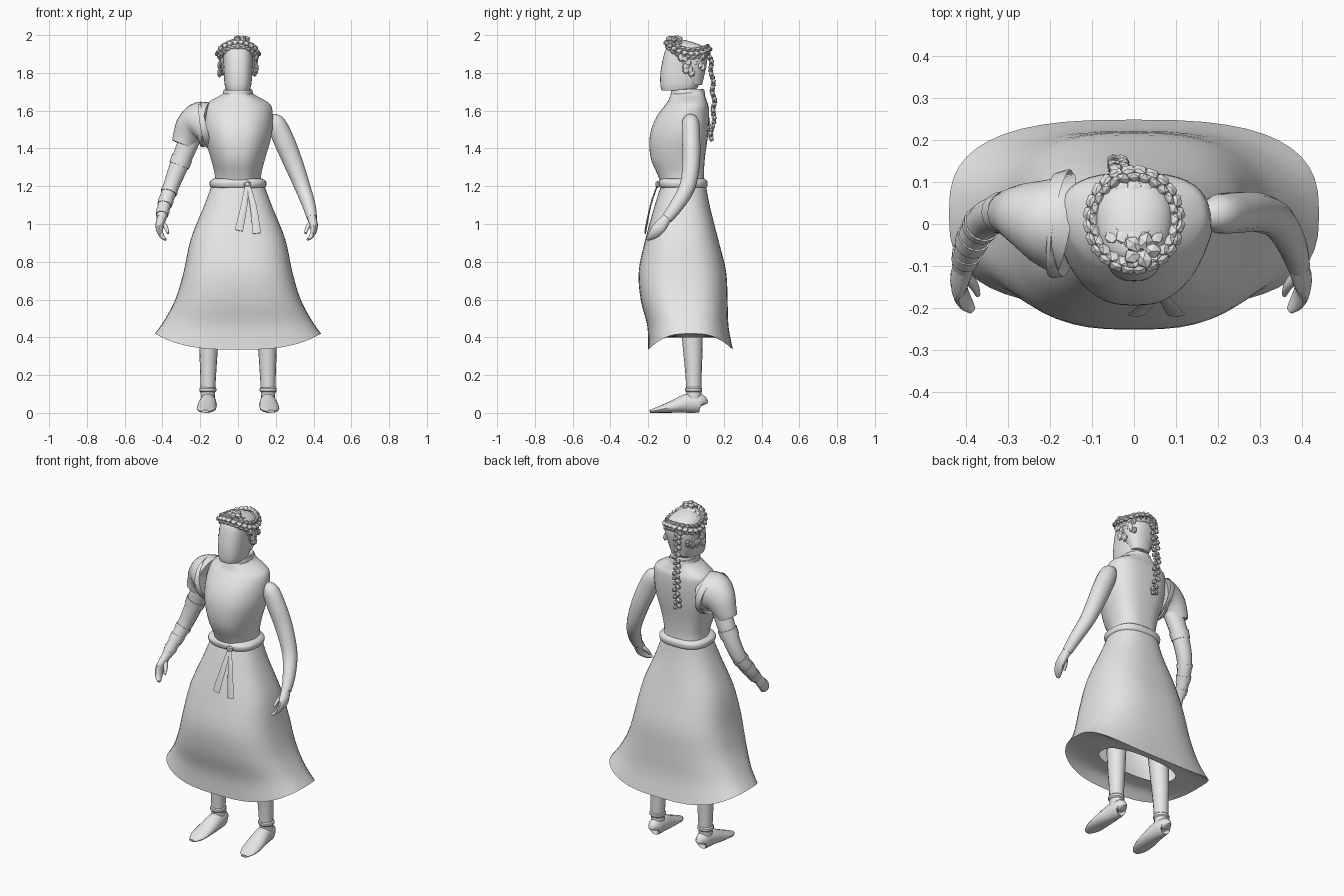
import bpy, bmesh, math, random
from mathutils import Vector, Matrix, Euler

random.seed(4)
if "Cube" in bpy.data.objects:
    bpy.data.objects.remove(bpy.data.objects["Cube"], do_unlink=True)

GREY = bpy.data.materials.new("plain_grey")
GREY.use_nodes = True
GREY.diffuse_color = (0.8, 0.8, 0.8, 1)
GREY.node_tree.nodes["Principled BSDF"].inputs["Base Color"].default_value = (0.8, 0.8, 0.8, 1)


def finish(name, bm, angle=40):
    bmesh.ops.recalc_face_normals(bm, faces=bm.faces)
    mesh = bpy.data.meshes.new(name)
    bm.to_mesh(mesh)
    bm.free()
    mesh.materials.append(GREY)
    obj = bpy.data.objects.new(name, mesh)
    bpy.context.collection.objects.link(obj)
    bpy.ops.object.select_all(action='DESELECT')
    obj.select_set(True)
    bpy.context.view_layer.objects.active = obj
    if angle:
        bpy.ops.object.shade_smooth_by_angle(angle=math.radians(angle))
    return obj


def smooth(keys, steps=4):
    """Interpolate a list of key tuples with a smooth curve."""
    out = []
    for i in range(len(keys) - 1):
        a, b, c, d = (keys[max(i - 1, 0)], keys[i], keys[i + 1],
                      keys[min(i + 2, len(keys) - 1)])
        for s in range(steps):
            t = s / steps
            out.append(tuple(
                q + t * ((r - p) / 2 + t * (p - 2.5 * q + 2 * r - w / 2
                         + t * (1.5 * (q - r) + (w - p) / 2)))
                for p, q, r, w in zip(a, b, c, d)))
    return out + [tuple(keys[-1])]


def skin(name, rings, caps=(True, True), angle=40):
    """Bridge a stack of point rings into one surface."""
    bm = bmesh.new()
    rows = [[bm.verts.new(p) for p in ring] for ring in rings]
    n = len(rows[0])
    for lo, hi in zip(rows, rows[1:]):
        for i in range(n):
            j = (i + 1) % n
            bm.faces.new((lo[i], lo[j], hi[j], hi[i]))
    for cap, row in zip(caps, (rows[0], rows[-1])):
        if cap:
            bm.faces.new(row)
    return finish(name, bm, angle)


def body_rings(keys, taper=0, n=36, steps=4):
    """Keys are height, half width, front y, back y, squareness, side lift."""
    rings = []
    for z, rx, front, back, power, lift in smooth(keys, steps):
        mid, ring = (front + back) / 2, []
        for i in range(n):
            a = math.tau * i / n
            c, s = math.cos(a), math.sin(a)
            u = math.copysign(abs(c) ** (2 / power), c)
            v = math.copysign(abs(s) ** (2 / power), s)
            ring.append((rx * u * (1 - taper * max(0, -v)),
                         mid + (back - front) / 2 * v, z + lift * abs(u) ** 3))
        rings.append(ring)
    return rings


def body(name, keys, power=2.4, taper=0, n=36, steps=4):
    """Closed upright form with one squareness and no lift."""
    return skin(name, body_rings([(*k, power, 0) for k in keys], taper, n, steps))


def tube(name, path, ref=(0, 1, 0), n=16, mirror=1):
    """Oval tube; path points are x, y, z, side radius, reference radius."""
    pts = [Vector((p[0] * mirror, p[1], p[2])) for p in path]
    rings = []
    for i, p in enumerate(pts):
        t = (pts[min(i + 1, len(pts) - 1)] - pts[max(i - 1, 0)]).normalized()
        side = Vector(ref).cross(t).normalized()
        up = t.cross(side)
        rings.append([p + side * path[i][3] * math.cos(math.tau * k / n)
                      + up * path[i][4] * math.sin(math.tau * k / n) for k in range(n)])
    return skin(name, rings)


def tufts(name, items):
    """Faceted locks; items are location, rotation, scale."""
    bm = bmesh.new()
    for loc, rot, scale in items:
        m = (Matrix.Translation(loc) @ Euler(rot).to_matrix().to_4x4()
             @ Matrix.Diagonal((*scale, 1)))
        bmesh.ops.create_icosphere(bm, subdivisions=1, radius=1, matrix=m)
    return finish(name, bm, 0)


# Skirt with a flared hem lifted at the sides, and a flat lining with a leg opening
outside = body_rings([(1.21, .138, -.13, .105, 2.4, 0), (1.1, .178, -.165, .125, 2.4, 0),
                      (.92, .25, -.215, .17, 2.6, 0), (.75, .287, -.25, .212, 2.7, 0),
                      (.6, .33, -.24, .22, 2.7, .005), (.46, .39, -.205, .225, 2.7, .03),
                      (.335, .44, -.2, .248, 2.8, .085)], n=48)
lining = body_rings([(.335, .44, -.2, .248, 2.8, .085), (.39, .36, -.15, .195, 2.7, .02),
                     (.4, .25, -.07, .125, 2.5, 0)], n=48)
skin("skirt", outside + lining[1:], caps=(True, False))

# Bodice, collar and belt
body("bodice", [(1.2, .13, -.125, .1), (1.26, .123, -.15, .095),
                (1.35, .145, -.187, .1), (1.46, .176, -.192, .115),
                (1.55, .184, -.165, .122), (1.62, .178, -.118, .12),
                (1.65, .15, -.095, .11), (1.68, .095, -.083, .1),
                (1.7, .074, -.077, .095), (1.715, .066, -.07, .088)], 2.8, .28, 40)
body("collar", [(1.68, .077, -.079, .1), (1.693, .079, -.081, .1),
                (1.712, .075, -.077, .096)], 2.4, .1, steps=2)
body("belt", [(1.188, .13, -.13, .1), (1.2, .148, -.142, .112),
              (1.225, .149, -.145, .114), (1.24, .128, -.13, .1)], 2.6)
tufts("belt_knot", [((.05, -.15, 1.21), (0, 0, 0), (.022, .015, .02))])
for tip, x, z in (("inner", .005, .965), ("outer", .1, .95)):
    tube("belt_ribbon_" + tip,
         smooth([(.05, -.15, 1.21, .012, .004), (.03 + x / 2, -.187, 1.1, .017, .004),
                 (x, -.216, z, .022, .004)]), n=8)

# Head
body("head", [(1.708, .062, -.13, .05), (1.74, .071, -.136, .07),
              (1.81, .076, -.134, .09), (1.9, .077, -.116, .1),
              (1.94, .065, -.095, .085), (1.96, .03, -.06, .03)], 2.5)

# Hair cap, crown braid, side locks, top knot and hanging braid
body("hair_cap", [(1.735, .055, .01, .085), (1.81, .085, -.03, .103),
                  (1.88, .099, -.06, .115), (1.93, .088, -.095, .1),
                  (1.957, .062, -.09, .055), (1.975, .02, -.07, -.01)], 2.3, n=18, steps=2)
crown = []
for row in range(3):
    for i in range(24):
        a = math.tau * (i + row * .5) / 24
        grow = (.1, .11, .095)[row]
        y = .01 + 1.08 * grow * math.sin(a)
        z = 1.885 + .02 * row - .2 * y + 3 * y * y
        crown.append(((grow * math.cos(a), y, z),
                      (random.uniform(-.4, .4), .7 * (-1) ** row, a),
                      (.011, .02, .016)))
tufts("crown_braid", crown)
side = []
for s in (-1, 1):
    for i in range(16):
        y = random.uniform(-.03, .09)
        side.append(((s * (.098 - max(0, y) * .3), y, random.uniform(1.79, 1.89)),
                     (random.uniform(-.5, .5), 0, -s * y * 4), (.012, .02, .022)))
tufts("side_locks", side)
tufts("top_locks", [((x * .026, y, 1.974 - .004 * x * x - .32 * (y + .03)),
                     (-.35, .15 * x, .1 * x), (.02, .02, .008))
                    for x in range(-2, 3) for y in (-.03, -.005, .02, .045, .07, .09)])
tufts("top_knot", [((.018 + .024 * math.cos(i * 1.26), -.062 + .022 * math.sin(i * 1.26),
                     1.978 + .002 * (i % 3)), (.2, 0, i * 1.26), (.026, .02, .018))
                   for i in range(5)])
strand = smooth([(-.03, .108, 1.93), (-.035, .13, 1.86), (-.038, .142, 1.72),
                 (-.038, .148, 1.6), (-.035, .132, 1.45)], 8)
tufts("hanging_braid", [((x + .01 * (-1) ** i, y + .005 * math.sin(i), z),
                         (.4 * math.sin(i), .6 * (-1) ** i, 0), (.018, .015, .014))
                        for i, (x, y, z) in enumerate(strand)])

# Arms: the left is bare from the shoulder, the right starts inside a sleeve
ARM = smooth([(.165, .022, 1.565, .02, .025), (.2, .024, 1.535, .048, .046),
              (.24, .027, 1.45, .055, .049), (.29, .028, 1.33, .051, .047),
              (.34, .008, 1.2, .042, .043), (.375, -.048, 1.1, .035, .037),
              (.392, -.1, 1.03, .027, .03)], 6)
HAND = smooth([(.39, -.1, 1.035, .024, .026), (.4, -.13, .995, .023, .033),
               (.401, -.155, .965, .017, .033), (.388, -.183, .935, .012, .024),
               (.37, -.205, .918, .007, .01)])
THUMB = smooth([(.388, -.12, 1.01, .012, .014), (.367, -.145, .98, .011, .012),
                (.357, -.168, .95, .006, .007)])
for label, s, first, out in (("left", 1, 0, 0), ("right", -1, 9, .014)):
    for part, path in (("arm", ARM[first:]), ("hand", HAND), ("thumb", THUMB)):
        tube(f"{label}_{part}", [(p[0] + out, *p[1:]) for p in path], mirror=s, n=14)

# Wrappings along the right forearm
for k, (a, b) in enumerate(((17, 20), (25, 27), (28, 31), (32, 35))):
    tube(f"arm_band_{k + 1}", [(p[0] + .014, *p[1:3], p[3] * 1.07 + .001, p[4] * 1.07 + .001)
                               for p in ARM[a:b]], mirror=-1)

# Puffed right sleeve and its shoulder seam
tube("right_sleeve", smooth([(-.165, 0, 1.525, .12, .122), (-.205, .008, 1.527, .117, .108),
                             (-.245, .02, 1.505, .094, .082), (-.275, .026, 1.46, .072, .064),
                             (-.293, .025, 1.42, .06, .055)]), n=24)
tube("sleeve_seam", [(-.168, 0, 1.525, .118, .125), (-.172, 0, 1.524, .125, .131),
                     (-.18, .002, 1.523, .125, .129), (-.184, .002, 1.522, .117, .12)], n=28)

# Legs, ankle cuffs and pointed feet
for label, s in (("left", 1), ("right", -1)):
    tube(label + "_leg", smooth([(.145, .025, .6, .06, .063), (.155, .035, .36, .05, .053),
                                 (.158, .04, .2, .042, .043),
                                 (.16, .042, .06, .036, .038)]), mirror=s)
    tube(label + "_ankle_cuff", [(.16, .041, z, r, r) for z, r in
                                 ((.137, .039), (.13, .045), (.117, .045), (.11, .039))],
         mirror=s)
    tube(label + "_foot", smooth([(.158, .09, .04, .016, .022), (.158, .078, .05, .036, .047),
                                  (.159, .01, .051, .045, .051), (.165, -.07, .033, .052, .033),
                                  (.17, -.145, .017, .046, .017), (.174, -.19, .008, .02, .008)]),
         ref=(0, 0, 1), mirror=s)
